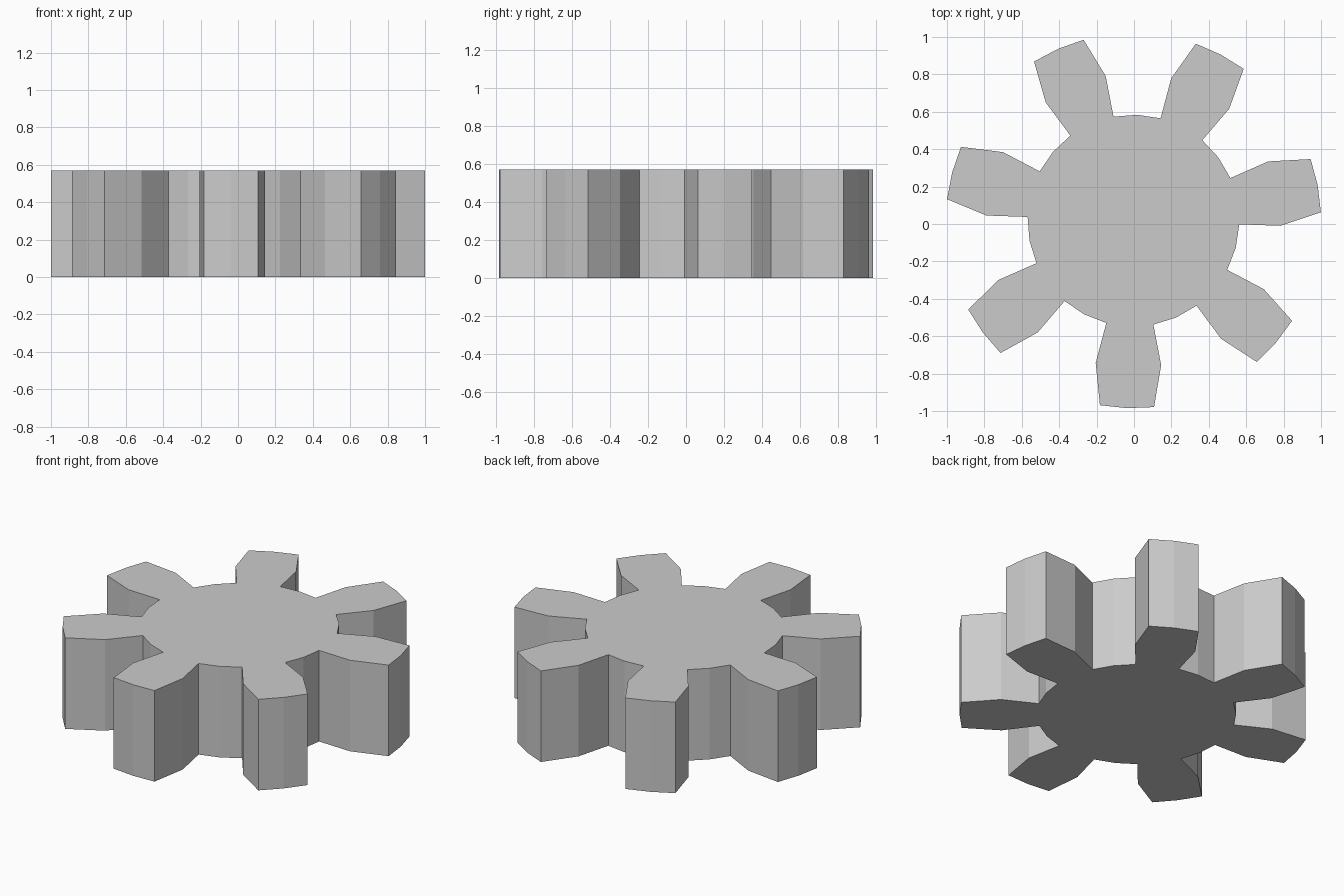
import bpy, bmesh
from math import cos, sin, radians

if "Cube" in bpy.data.objects:
    bpy.data.objects.remove(bpy.data.objects["Cube"])

TEETH = 7
HEIGHT = 0.57
CENTRE = (-0.003, 0.018)
PITCH = 360 / TEETH
QUARTER = PITCH / 4
START = -92.0

# One tooth plus the following valley: (radius, angle from tooth axis)
TOOTH = [(0.566, -QUARTER), (0.787, -QUARTER), (1.003, -8.3), (1.003, 0),
         (1.003, 8.3), (0.787, QUARTER), (0.566, QUARTER), (0.566, 2 * QUARTER)]

# Gear outline, repeated around the hub
bm = bmesh.new()
outline = []
for i in range(TEETH):
    for r, a in TOOTH:
        t = radians(START + i * PITCH + a)
        outline.append(bm.verts.new((CENTRE[0] + r * cos(t), CENTRE[1] + r * sin(t), 0)))
base = bm.faces.new(outline)

# Extrude to full thickness
top = bmesh.ops.extrude_face_region(bm, geom=[base], use_keep_orig=True)["geom"]
bmesh.ops.translate(bm, vec=(0, 0, HEIGHT),
                    verts=[v for v in top if isinstance(v, bmesh.types.BMVert)])
bmesh.ops.recalc_face_normals(bm, faces=bm.faces)

mesh = bpy.data.meshes.new("gear")
bm.to_mesh(mesh)
bm.free()
bpy.context.collection.objects.link(bpy.data.objects.new("gear", mesh))
